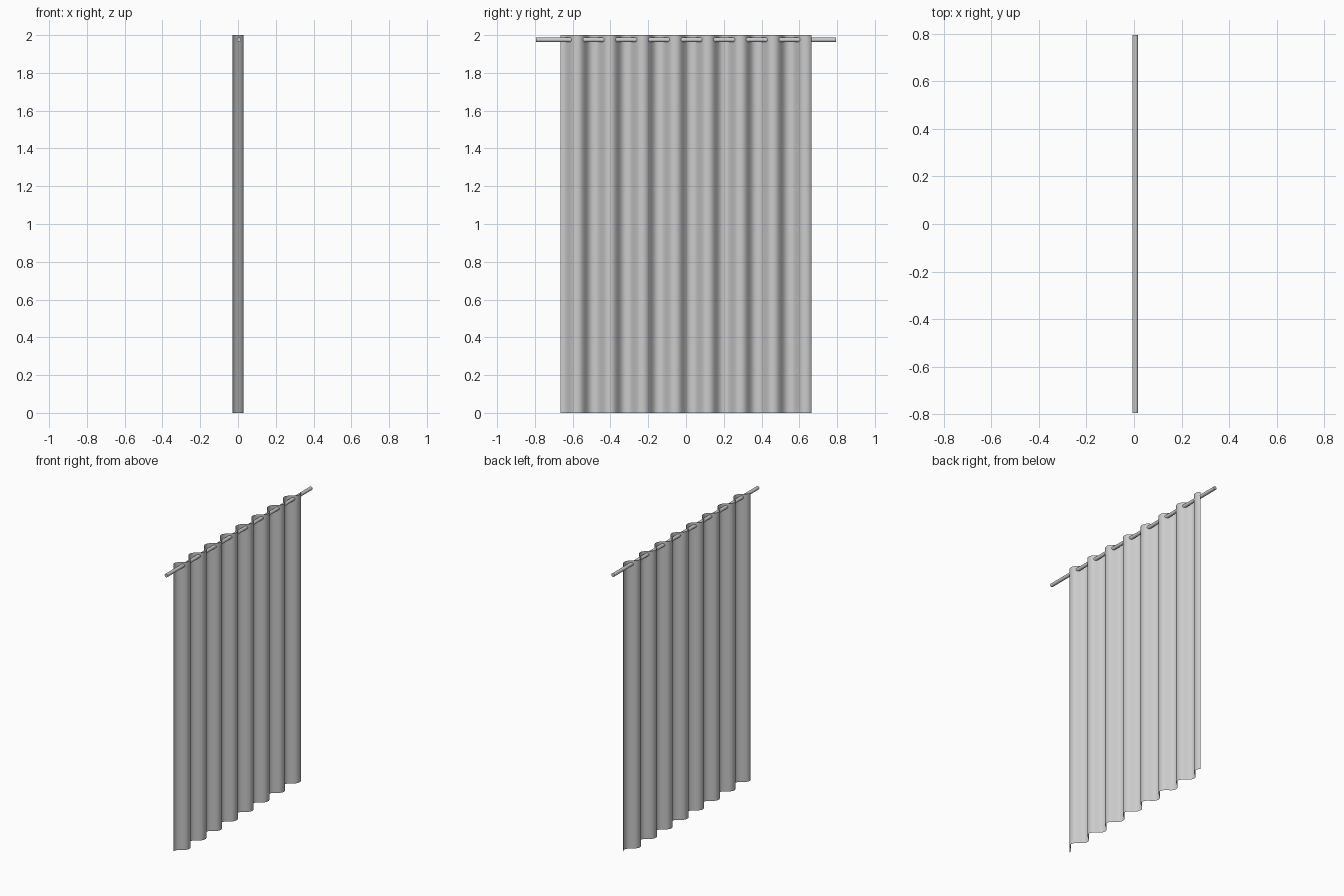
import bpy, bmesh, math

if "Cube" in bpy.data.objects:
    bpy.data.objects.remove(bpy.data.objects["Cube"])


def material(name, rgb):
    m = bpy.data.materials.new(name)
    m.diffuse_color = (*rgb, 1.0)
    m.use_nodes = True
    m.node_tree.nodes["Principled BSDF"].inputs["Base Color"].default_value = m.diffuse_color
    return m


grey = material("plain grey", (0.6, 0.6, 0.6))

# Curtain: a thin open sheet with regular rounded folds
Y0, Y1, HEIGHT = -0.665, 0.665, 2.0
PERIOD, DEPTH, FOLD = 0.1728, 0.03, 1.0
STEPS = 200


def fold_x(y):
    s = -math.cos(2 * math.pi * (y + 0.662) / PERIOD)
    return DEPTH * math.tanh(FOLD * s) / math.tanh(FOLD)


bm = bmesh.new()
columns = []
for i in range(STEPS + 1):
    y = Y0 + (Y1 - Y0) * i / STEPS
    columns.append([bm.verts.new((fold_x(y), y, z)) for z in (0.0, HEIGHT)])
for a, b in zip(columns, columns[1:]):
    bm.faces.new((a[0], b[0], b[1], a[1])).smooth = True
mesh = bpy.data.meshes.new("curtain")
bm.to_mesh(mesh)
bm.free()
mesh.materials.append(grey)
curtain = bpy.data.objects.new("curtain", mesh)
bpy.context.collection.objects.link(curtain)

# Rod: threads through the folds near the top edge
bpy.ops.mesh.primitive_cylinder_add(vertices=32, radius=0.012, depth=1.59,
                                    location=(0.005, 0, 1.975),
                                    rotation=(math.pi / 2, 0, 0))
rod = bpy.context.object
rod.name = "curtain_rod"
rod.data.materials.append(grey)
bpy.ops.object.shade_smooth_by_angle(angle=math.radians(40))
